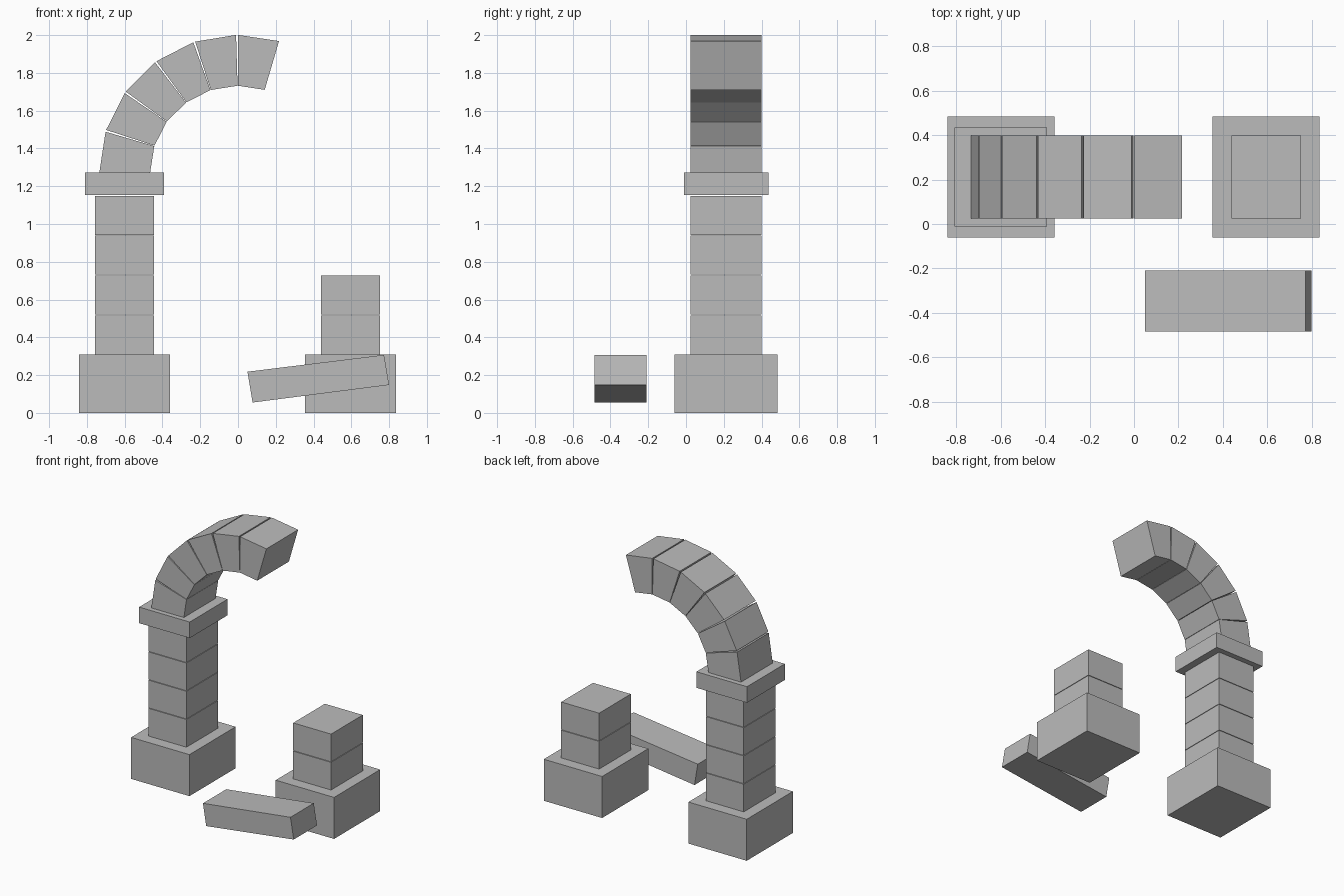
import bpy
import bmesh
from math import cos, sin, radians

if "Cube" in bpy.data.objects:
    bpy.data.objects.remove(bpy.data.objects["Cube"], do_unlink=True)

stone = bpy.data.materials.new("stone_grey")
stone.use_nodes = True
stone.diffuse_color = (0.5, 0.5, 0.5, 1)
stone.node_tree.nodes["Principled BSDF"].inputs["Base Color"].default_value = stone.diffuse_color


def prism(name, profile, y0, y1):
    """Extrude an x-z profile from y0 to y1."""
    bm = bmesh.new()
    face = bm.faces.new([bm.verts.new((x, y0, z)) for x, z in profile])
    extruded = bmesh.ops.extrude_face_region(bm, geom=[face])["geom"]
    verts = [v for v in extruded if isinstance(v, bmesh.types.BMVert)]
    bmesh.ops.translate(bm, verts=verts, vec=(0, y1 - y0, 0))
    bmesh.ops.recalc_face_normals(bm, faces=bm.faces)
    mesh = bpy.data.meshes.new(name)
    bm.to_mesh(mesh)
    bm.free()
    mesh.materials.append(stone)
    obj = bpy.data.objects.new(name, mesh)
    bpy.context.collection.objects.link(obj)
    return obj


def block(name, cx, width, depth, z0, z1):
    """Upright block centred on the pillar line."""
    x0, x1 = cx - width / 2, cx + width / 2
    prism(name, [(x0, z0), (x1, z0), (x1, z1), (x0, z1)],
          PILLAR_Y - depth / 2, PILLAR_Y + depth / 2)


PILLAR_Y = 0.212
BASE_TOP = 0.31
COURSE = 0.2108
GAP = 0.004
SHAFT_W, SHAFT_D = 0.313, 0.374


def pillar(side, cx, courses):
    block(side + "_pedestal", cx, 0.482, 0.545, 0, BASE_TOP)
    for i in range(courses):
        z = BASE_TOP + i * COURSE
        block(f"{side}_shaft_block_{i + 1}", cx, SHAFT_W, SHAFT_D, z, z + COURSE - GAP)


# Complete pillar with its capital, and the broken pillar
pillar("right", -0.6, 4)
block("capital", -0.6, 0.418, 0.447, 1.153, 1.273)
pillar("left", 0.595, 2)

# Broken arch: wedge stones separated by tapering joints
SPRING_Z, STEP = 1.273, 18


def arch_point(radius, degrees):
    a = radians(degrees)
    return (-radius * cos(a), SPRING_Z + (radius - 0.006) * sin(a))


for i in range(6):
    start = i * STEP
    prism(f"arch_stone_{i + 1}",
          [arch_point(0.734, start), arch_point(0.734, start + 17.2),
           arch_point(0.465, start + 17.7), arch_point(0.465, start)],
          PILLAR_Y - SHAFT_D / 2, PILLAR_Y + SHAFT_D / 2)

# Fallen stone beam tilted in front of the broken pillar
prism("fallen_beam", [(0.05, 0.218), (0.773, 0.307), (0.80, 0.148), (0.077, 0.055)],
      -0.485, -0.21)
